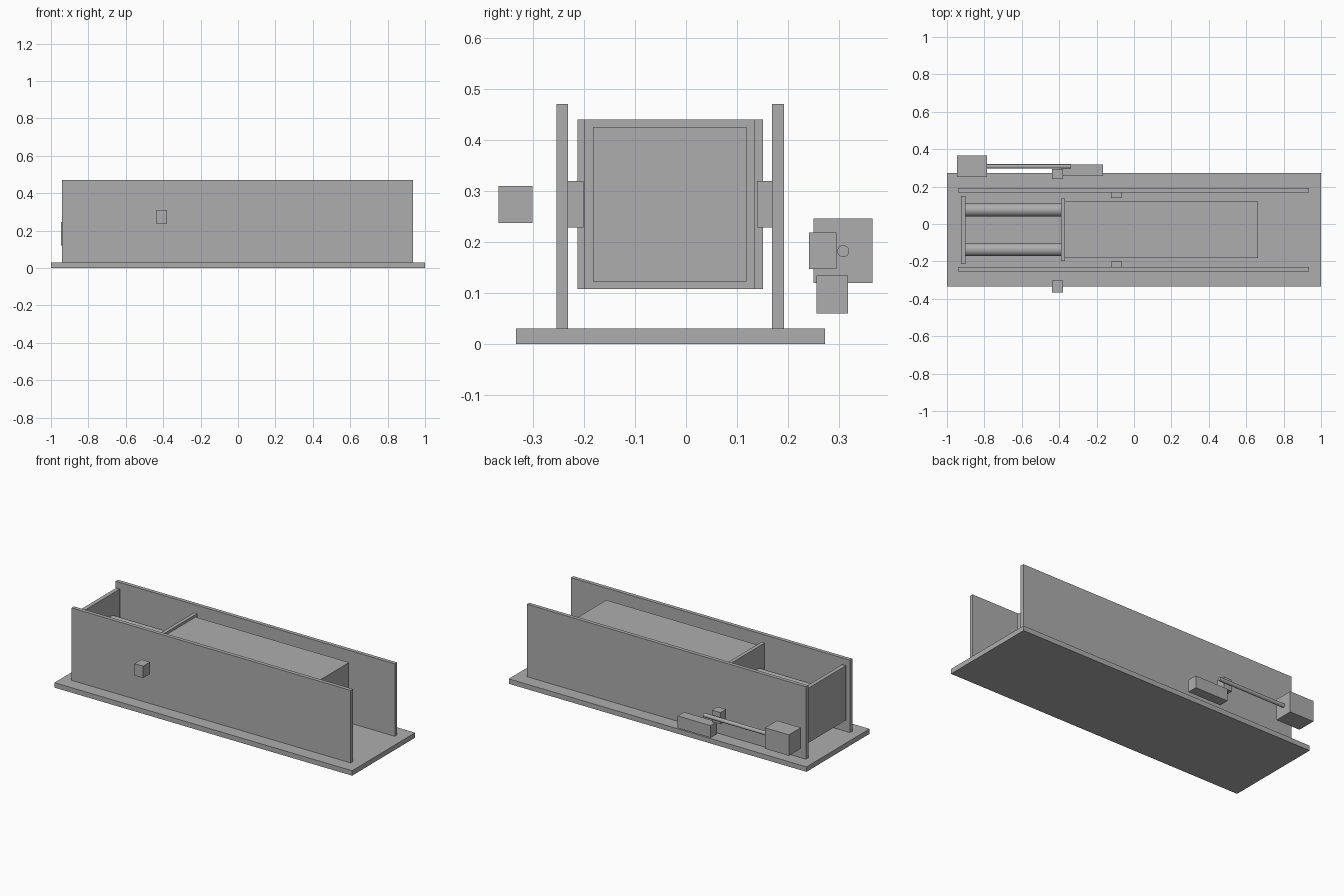
import bpy
import bmesh
import math
from mathutils import Matrix, Vector

if "Cube" in bpy.data.objects:
    bpy.data.objects.remove(bpy.data.objects["Cube"], do_unlink=True)

# One plain grey for every part
GREY = (0.42, 0.42, 0.42, 1.0)
grey = bpy.data.materials.new("plain_grey")
grey.use_nodes = True
grey.diffuse_color = GREY
grey.node_tree.nodes["Principled BSDF"].inputs["Base Color"].default_value = GREY


def finish(name, bm):
    mesh = bpy.data.meshes.new(name)
    bm.to_mesh(mesh)
    bm.free()
    mesh.materials.append(grey)
    obj = bpy.data.objects.new(name, mesh)
    bpy.context.collection.objects.link(obj)
    return obj


def box(name, x, y, z):
    """Box from (low, high) ranges along each axis."""
    size = Vector([b - a for a, b in (x, y, z)])
    centre = Vector([(a + b) / 2 for a, b in (x, y, z)])
    bm = bmesh.new()
    bmesh.ops.create_cube(bm, size=1,
                          matrix=Matrix.Translation(centre) @ Matrix.Diagonal(size).to_4x4())
    return finish(name, bm)


def rod(name, x, y, z, radius):
    """Smooth round bar running along x."""
    bm = bmesh.new()
    place = Matrix.Translation(((x[0] + x[1]) / 2, y, z)) @ Matrix.Rotation(math.pi / 2, 4, "Y")
    bmesh.ops.create_cone(bm, cap_ends=True, segments=48, radius1=radius, radius2=radius,
                          depth=x[1] - x[0], matrix=place)
    for face in bm.faces:
        face.smooth = len(face.verts) == 4
    for edge in bm.edges:
        edge.smooth = all(len(f.verts) == 4 for f in edge.link_faces)
    return finish(name, bm)


# Channel: base and two side walls
MID_Y = -0.031
box("base_plate", (-1, 1), (-0.333, 0.272), (0, 0.03))
for side, s in (("front", -1), ("back", 1)):
    def across(a, b):
        return sorted((MID_Y + s * a, MID_Y + s * b))
    box(side + "_wall", (-0.94, 0.935), across(0.2, 0.223), (0.03, 0.47))
    box(side + "_inner_pad", (-0.123, -0.064), across(0.17, 0.2), (0.228, 0.319))
    rod(side + "_push_rod", (-0.9, -0.39), MID_Y + s * 0.106, 0.272, 0.035)

# Pressing plates and the block between the walls
box("end_plate", (-0.925, -0.9), (-0.213, 0.151), (0.108, 0.44))
box("pusher_plate", (-0.39, -0.368), (-0.199, 0.135), (0.108, 0.44))
box("block", (-0.368, 0.663), (-0.182, 0.119), (0.122, 0.425))

# Small parts outside the walls
box("front_sensor", (-0.438, -0.38), (-0.367, -0.301), (0.237, 0.309))
box("back_sensor", (-0.438, -0.38), (0.241, 0.295), (0.147, 0.218))
box("motor", (-0.947, -0.786), (0.25, 0.365), (0.119, 0.246))
box("slide_rail", (-0.388, -0.166), (0.256, 0.317), (0.06, 0.134))
rod("drive_shaft", (-0.786, -0.337), 0.308, 0.182, 0.0115)
